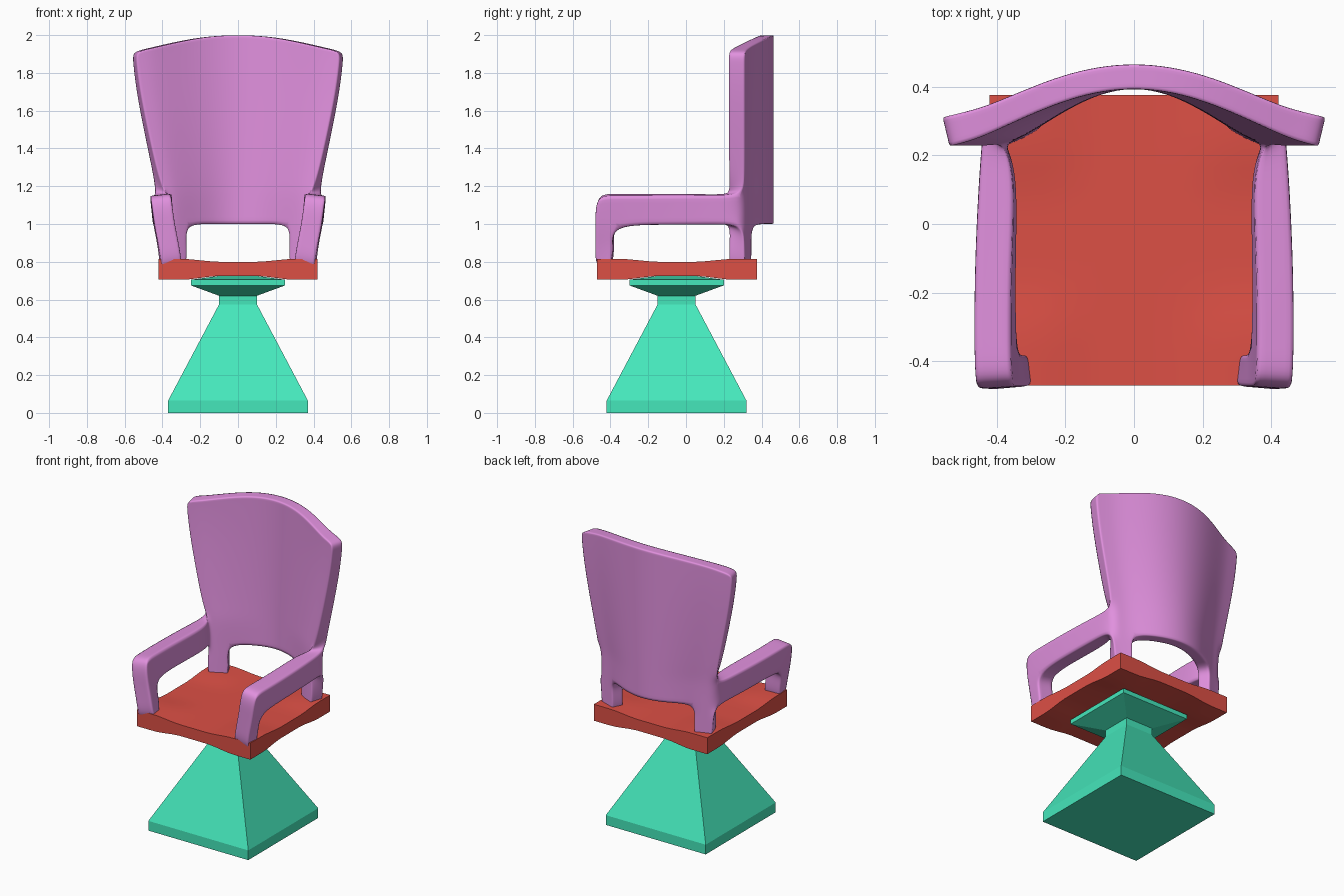
import bpy, bmesh, math

if "Cube" in bpy.data.objects:
    bpy.data.objects.remove(bpy.data.objects["Cube"])


def material(name, rgb):
    m = bpy.data.materials.new(name)
    m.diffuse_color = (*rgb, 1)
    m.use_nodes = True
    m.node_tree.nodes["Principled BSDF"].inputs["Base Color"].default_value = m.diffuse_color
    return m


def add_object(name, bm, mat):
    mesh = bpy.data.meshes.new(name)
    bm.to_mesh(mesh)
    bm.free()
    ob = bpy.data.objects.new(name, mesh)
    bpy.context.collection.objects.link(ob)
    mesh.materials.append(mat)
    return ob


def shade(ob, angle):
    bpy.ops.object.select_all(action='DESELECT')
    ob.select_set(True)
    bpy.context.view_layer.objects.active = ob
    bpy.ops.object.shade_smooth_by_angle(angle=math.radians(angle))


violet = material("violet", (0.75, 0.28, 0.73))
red = material("red", (0.72, 0.08, 0.06))
teal = material("teal", (0.06, 0.80, 0.50))

# Pedestal: stacked square rings (half width, height)
bm = bmesh.new()
rings = []
for h, z in [(0.37, 0), (0.37, 0.065), (0.10, 0.575), (0.10, 0.62),
             (0.25, 0.675), (0.25, 0.705), (0.10, 0.725)]:
    rings.append([bm.verts.new((sx * h, sy * h - 0.05, z))
                  for sx, sy in ((-1, -1), (1, -1), (1, 1), (-1, 1))])
for a, b in zip(rings, rings[1:]):
    for i in range(4):
        j = (i + 1) % 4
        bm.faces.new((a[i], a[j], b[j], b[i]))
bm.faces.new(rings[0][::-1])
bm.faces.new(rings[-1])
add_object("pedestal", bm, teal)


# Seat: square slab, thickening towards its corners
def rise(t):
    t = min(1, max(0, (abs(t) - 0.22) / 0.5))
    return t * t * (3 - 2 * t)


bm = bmesh.new()
bmesh.ops.create_cube(bm, size=2)
bmesh.ops.subdivide_edges(bm, edges=bm.edges[:], cuts=15, use_grid_fill=True)
for v in bm.verts:
    x, y, z = v.co
    k = rise(x) * rise(y)
    top, low = 0.80 + 0.015 * k, 0.725 - 0.02 * k
    v.co = (x * 0.42, y * 0.4225 - 0.0475, low + (top - low) * (z + 1) / 2)
shade(add_object("seat", bm, red), 30)

# Shell: half sheet of back, arm and legs, then mirrored, thickened, smoothed
back_u = [0, 0.36, 0.72, 0.87, 1]           # fraction of the half width
back_y = [0.44, 0.405, 0.315, 0.285, 0.268]
top_drop = [0, 0.012, 0.055, 0.075, 0.09]
rows = [(0.765, 0.395), (0.90, 0.40), (1.0, 0.405), (1.155, 0.41), (1.24, 0.432),
        (1.48, 0.485), (1.74, 0.53), (1.93, 0.547), (2.003, 0.55)]  # height, half width
arm_y = [0.15, -0.12, -0.385, -0.477]
arm_x = [[0.36, 0.37, 0.36, 0.345],         # per row, rear to front
         [0.37, 0.38, 0.373, 0.368],
         [0.39, 0.398, 0.395, 0.39],
         [0.398, 0.412, 0.414, 0.408]]

bm = bmesh.new()
weight_layer = bm.verts.layers.deform.verify()
points = {}


def point(c, r):
    if (c, r) not in points:
        z, w = rows[r]
        if c < 5:
            co = (back_u[c] * w, back_y[c], z - top_drop[c] * max(0, (z - 1.6) / 0.4))
            weight = 0.68 if c < 3 else 0.8
        else:
            co = (arm_x[r][c - 5], arm_y[c - 5], z)
            weight = 1.0
        points[c, r] = bm.verts.new(co)
        points[c, r][weight_layer][0] = weight
    return points[c, r]


def patch(columns, levels):
    for c in columns:
        for r in levels:
            bm.faces.new((point(c, r), point(c, r + 1),
                          point(c + 1, r + 1), point(c + 1, r)))


patch(range(0, 4), range(2, 8))   # back
patch(range(2, 4), range(0, 2))   # rear leg
patch(range(4, 8), [2])           # arm
patch([7], range(0, 2))           # front leg
shell = add_object("back_and_arms", bm, violet)
shell.vertex_groups.new(name="thickness")

m = shell.modifiers.new("mirror", 'MIRROR')
m.use_clip = True
m = shell.modifiers.new("thicken", 'SOLIDIFY')
m.thickness = 0.108
m.offset = 0
m.vertex_group = "thickness"
m.edge_crease_inner = m.edge_crease_outer = 0.55
m = shell.modifiers.new("smooth", 'SUBSURF')
m.levels = m.render_levels = 3
shell.data.polygons.foreach_set("use_smooth", [True] * len(shell.data.polygons))
